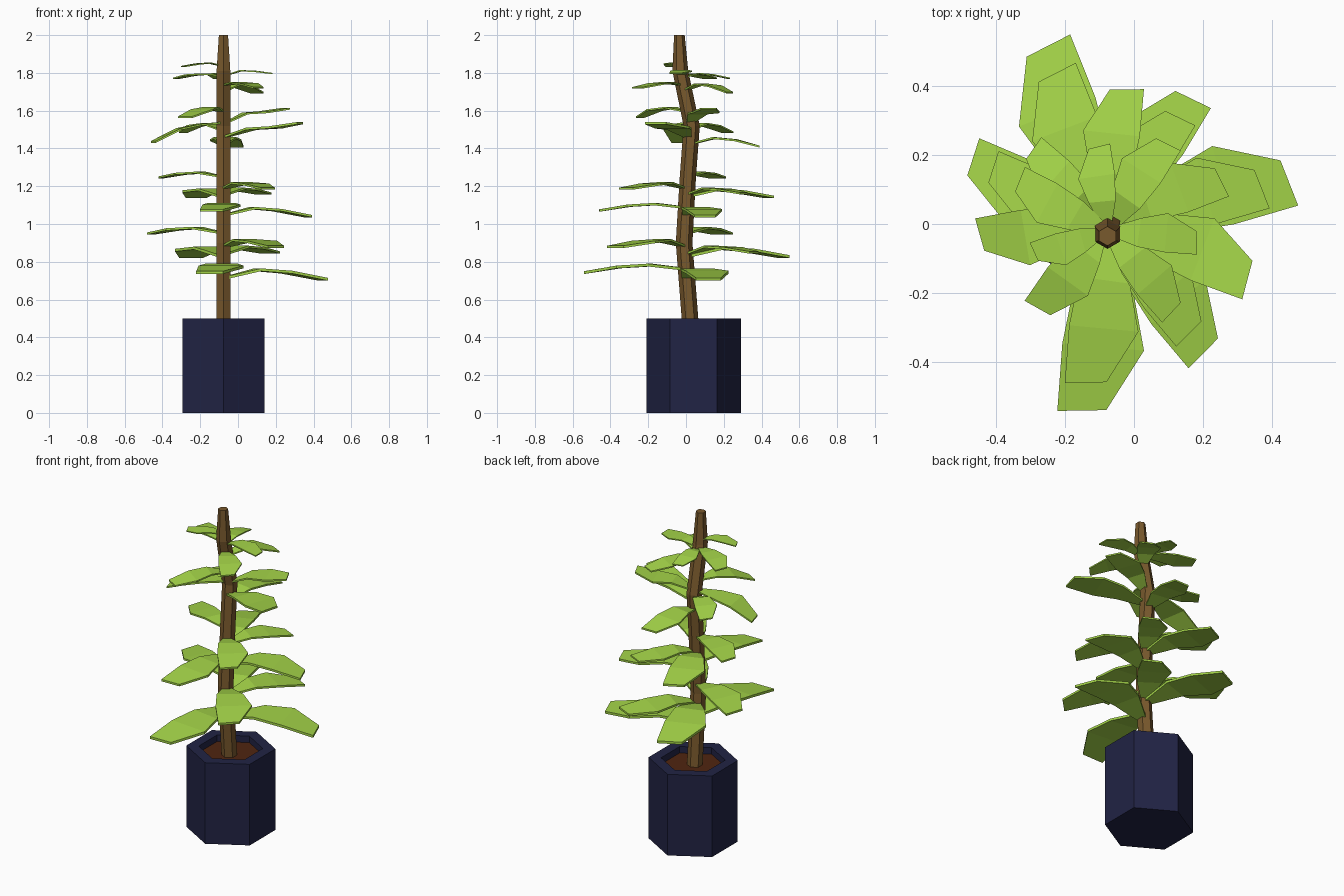
import bpy, bmesh, math
from mathutils import Vector

if "Cube" in bpy.data.objects:
    bpy.data.objects.remove(bpy.data.objects["Cube"])

AXIS_X = -0.077


def material(name, rgb):
    m = bpy.data.materials.new(name)
    m.diffuse_color = (*rgb, 1)
    m.use_nodes = True
    m.node_tree.nodes["Principled BSDF"].inputs["Base Color"].default_value = m.diffuse_color
    return m


NAVY = material("navy", (0.015, 0.017, 0.058))
SOIL = material("soil", (0.08, 0.018, 0.005))
BARK = material("bark", (0.19, 0.10, 0.026))
GREEN = material("leaf_green", (0.37, 0.66, 0.065))


def loft(name, rings, mat):
    """Join equal-sized rings of points into a closed, flat-faced solid."""
    bm = bmesh.new()
    loops = [[bm.verts.new(p) for p in r] for r in rings]
    n = len(loops[0])
    for a, b in zip(loops, loops[1:]):
        for i in range(n):
            j = (i + 1) % n
            bm.faces.new((a[i], a[j], b[j], b[i]))
    bm.faces.new(loops[0][::-1])
    bm.faces.new(loops[-1])
    bmesh.ops.recalc_face_normals(bm, faces=bm.faces)
    me = bpy.data.meshes.new(name)
    bm.to_mesh(me)
    bm.free()
    me.materials.append(mat)
    ob = bpy.data.objects.new(name, me)
    bpy.context.collection.objects.link(ob)
    return ob


def hexagon(y, z, r):
    return [(AXIS_X + r * math.cos(math.radians(a)), y + r * math.sin(math.radians(a)), z)
            for a in range(30, 390, 60)]


# Hexagonal pot with a recessed rim, and soil inside it
loft("pot", [hexagon(0.04, z, r) for z, r in
             [(0, 0.25), (0.5, 0.25), (0.5, 0.18), (0.44, 0.18)]], NAVY)
loft("soil", [hexagon(0.04, z, 0.18) for z in (0.441, 0.46)], SOIL)

# Gently bent trunk: y, z, radius
loft("trunk", [hexagon(*s) for s in [
    (0.025, 0.45, 0.044), (-0.01, 0.9, 0.044), (0.01, 1.25, 0.043),
    (0.03, 1.52, 0.043), (-0.03, 1.81, 0.042), (-0.035, 2.0, 0.028)]], BARK)


def leaf(name, base, tip, z_mid):
    """Bent, lopsided leaf from the trunk to the tip with a raised middle."""
    base, tip = Vector(base), Vector(tip)
    run = Vector((tip.x - base.x, tip.y - base.y, 0))
    length = run.length
    left = Vector((-run.y, run.x, 0))
    drop = Vector((0, 0, -0.027 * length))
    z_far = z_mid + 0.25 * (tip.z - z_mid)
    rings = []
    # along left edge, along right edge, left offset, right offset, height
    for al, ar, l, r, z in [(0.04, 0.04, 0.05, -0.05, base.z),
                            (0.35, 0.35, 0.19, -0.13, z_mid),
                            (0.64, 0.66, 0.285, -0.15, z_far),
                            (0.98, 1.02, 0.13, -0.127, tip.z)]:
        a = base + run * al + left * l
        b = base + run * ar + left * r
        a.z = b.z = z
        rings.append([a, b, b + drop, a + drop])
    loft(name, rings, GREEN)


# Leaf rows: tip x, tip y, base z, middle z, tip z
LOWER = [(0.45, 0.118, 0.725, 0.765, 0.715), (-0.247, 0.517, 0.84, 0.88, 0.835),
         (-0.152, -0.54, 0.77, 0.79, 0.75), (0.2, -0.375, 0.89, 0.92, 0.885),
         (-0.465, 0.195, 0.96, 0.985, 0.955), (0.172, 0.36, 0.85, 0.885, 0.855)]
UPPER = [(-0.447, -0.03, 1.54, 1.53, 1.44), (0.328, -0.163, 1.47, 1.51, 1.54),
         (-0.02, 0.39, 1.43, 1.46, 1.415), (-0.29, 0.22, 1.50, 1.535, 1.49),
         (-0.28, -0.243, 1.60, 1.62, 1.57), (0.255, 0.12, 1.54, 1.59, 1.615)]
CROWN = [(0.1, 0.23, 1.71, 1.745, 1.70), (0.108, -0.257, 1.74, 1.752, 1.725),
         (-0.1, 0.225, 1.78, 1.80, 1.775), (-0.33, 0.13, 1.79, 1.798, 1.775),
         (0.182, -0.055, 1.79, 1.815, 1.80), (-0.29, -0.08, 1.84, 1.855, 1.837)]

# The second tier repeats the lowest one at 85 percent
k = 0.85
MIDDLE = [((x - AXIS_X) * k + AXIS_X, y * k, *(z * k + 0.44 for z in zs))
          for x, y, *zs in LOWER]

for tier, rows, y0 in [("lower", LOWER, 0.0), ("middle", MIDDLE, 0.0),
                       ("upper", UPPER, 0.015), ("crown", CROWN, -0.02)]:
    for i, (x, y, zb, zm, zt) in enumerate(rows):
        leaf(f"{tier}_leaf_{i + 1}", (AXIS_X, y0, zb), (x, y, zt), zm)
